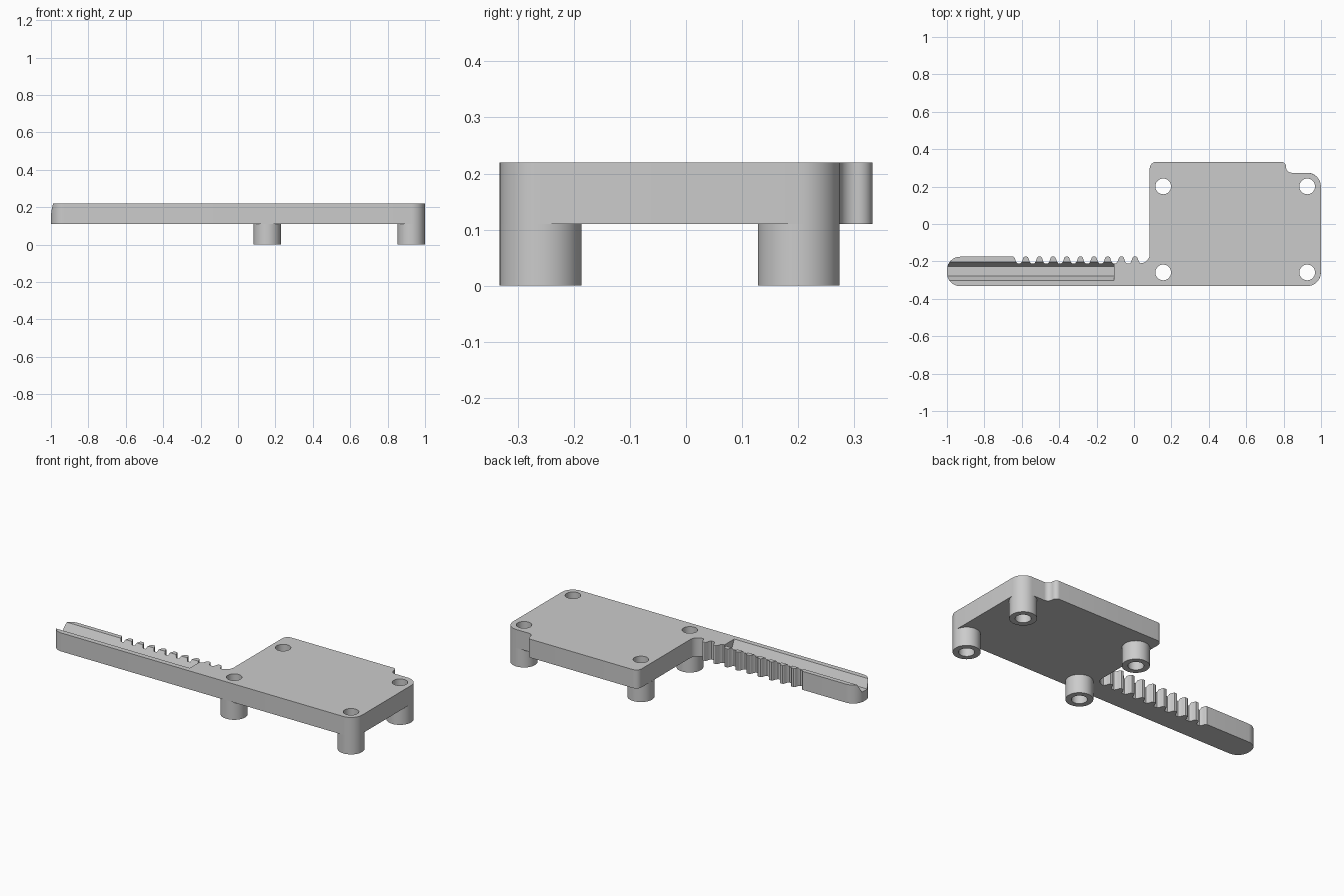
import bpy, bmesh
from math import sin, cos, pi, acos, tan
from mathutils import Vector

cube = bpy.data.objects.get("Cube")
if cube:
    bpy.data.objects.remove(cube, do_unlink=True)

BOTTOM, TOP = 0.11, 0.22
POST_R, HOLE_R = 0.073, 0.042
SEGMENTS = 48
POSTS = {"front_left_post": (0.926, -0.259), "front_right_post": (0.156, -0.259),
         "back_left_post": (0.926, 0.201), "back_right_post": (0.156, 0.201)}

grey = bpy.data.materials.new("light grey")
grey.use_nodes = True
colour = (0.6, 0.6, 0.6, 1)
grey.diffuse_color = colour
grey.node_tree.nodes["Principled BSDF"].inputs["Base Color"].default_value = colour


def make_object(name, bm):
    bmesh.ops.recalc_face_normals(bm, faces=bm.faces[:])
    mesh = bpy.data.meshes.new(name)
    bm.to_mesh(mesh)
    bm.free()
    mesh.materials.append(grey)
    obj = bpy.data.objects.new(name, mesh)
    bpy.context.collection.objects.link(obj)
    return obj


def prism(name, points, offset):
    """Extrude a closed loop of 3D points along an offset."""
    bm = bmesh.new()
    face = bm.faces.new([bm.verts.new(p) for p in points])
    new = bmesh.ops.extrude_face_region(bm, geom=[face])["geom"]
    verts = [v for v in new if isinstance(v, bmesh.types.BMVert)]
    bmesh.ops.translate(bm, verts=verts, vec=offset)
    return make_object(name, bm)


def circle(centre, radius, z):
    return [(centre[0] + radius * cos(2 * pi * i / SEGMENTS),
             centre[1] + radius * sin(2 * pi * i / SEGMENTS), z) for i in range(SEGMENTS)]


def rounded(corners, steps=10):
    """Replace each (x, y, radius) corner by an arc."""
    result = []
    for i, (x, y, r) in enumerate(corners):
        p = Vector((x, y))
        if r == 0:
            result.append(p)
            continue
        a = (Vector(corners[i - 1][:2]) - p).normalized()
        b = (Vector(corners[(i + 1) % len(corners)][:2]) - p).normalized()
        half = acos(max(-1, min(1, a.dot(b)))) / 2
        start, end = p + a * r / tan(half), p + b * r / tan(half)
        centre = p + (a + b).normalized() * r / sin(half)
        sweep = (start - centre).angle_signed(end - centre)
        for k in range(steps + 1):
            t = -sweep * k / steps
            d = start - centre
            result.append(centre + Vector((d.x * cos(t) - d.y * sin(t),
                                           d.x * sin(t) + d.y * cos(t))))
    return result


def smooth(obj):
    bpy.ops.object.select_all(action="DESELECT")
    obj.select_set(True)
    bpy.context.view_layer.objects.active = obj
    bpy.ops.object.shade_smooth_by_angle(angle=pi / 6)


# Outline of the arm and plate, with the rack teeth along the arm's back edge
RACK_Y, ROOT_Y, PITCH, FIRST_GAP = -0.175, -0.21, 0.073, -0.615
gap = [(-0.029, RACK_Y), (-0.024, -0.179), (-0.020, -0.190), (-0.016, -0.202), (-0.009, ROOT_Y)]
outline = [(0.999, -0.332, POST_R), (-1, -0.332, 0.07), (-1, RACK_Y, 0.07)]
for i in range(10):
    x = FIRST_GAP + i * PITCH
    outline += [(x + dx, y, 0) for dx, y in gap]
    if i < 9:
        outline += [(x - dx, y, 0) for dx, y in reversed(gap)]
outline += [(0.084, ROOT_Y, 0.05), (0.084, 0.332, 0.035), (0.813, 0.332, 0.025),
            (0.813, 0.274, 0.03), (0.999, 0.274, POST_R)]
body = prism("plate_with_rack", [(p.x, p.y, BOTTOM) for p in rounded(outline)],
             (0, 0, TOP - BOTTOM))

# Cutters: the tapered groove along the arm, and the screw holes
DEPTH, OVER = 0.05, 0.01
slope = 0.025 / DEPTH * OVER
section = [(-0.301 - slope, TOP + OVER), (-0.277, TOP - DEPTH),
           (-0.228, TOP - DEPTH), (-0.202 + slope, TOP + OVER)]
cutters = [prism("groove_cutter", [(-1.1, y, z) for y, z in section], (0.993, 0, 0))]
for name, centre in POSTS.items():
    cutters.append(prism(name + "_hole_cutter", circle(centre, HOLE_R, 0.05), (0, 0, 0.25)))

bpy.context.view_layer.objects.active = body
for cutter in cutters:
    mod = body.modifiers.new("cut", "BOOLEAN")
    mod.operation, mod.solver, mod.object = "DIFFERENCE", "EXACT", cutter
    bpy.ops.object.modifier_apply(modifier=mod.name)
for cutter in cutters:
    bpy.data.objects.remove(cutter, do_unlink=True)
smooth(body)

# Hollow posts under the four corners
for name, centre in POSTS.items():
    bm = bmesh.new()
    loops = [[bm.verts.new(p) for p in circle(centre, r, z)]
             for r, z in ((POST_R, BOTTOM), (POST_R, 0), (HOLE_R, 0), (HOLE_R, BOTTOM))]
    for low, high in zip(loops, loops[1:]):
        for i in range(SEGMENTS):
            j = (i + 1) % SEGMENTS
            bm.faces.new((low[i], low[j], high[j], high[i]))
    # Orient outward from the wall's own middle ring
    post = make_object(name, bm)
    smooth(post)
